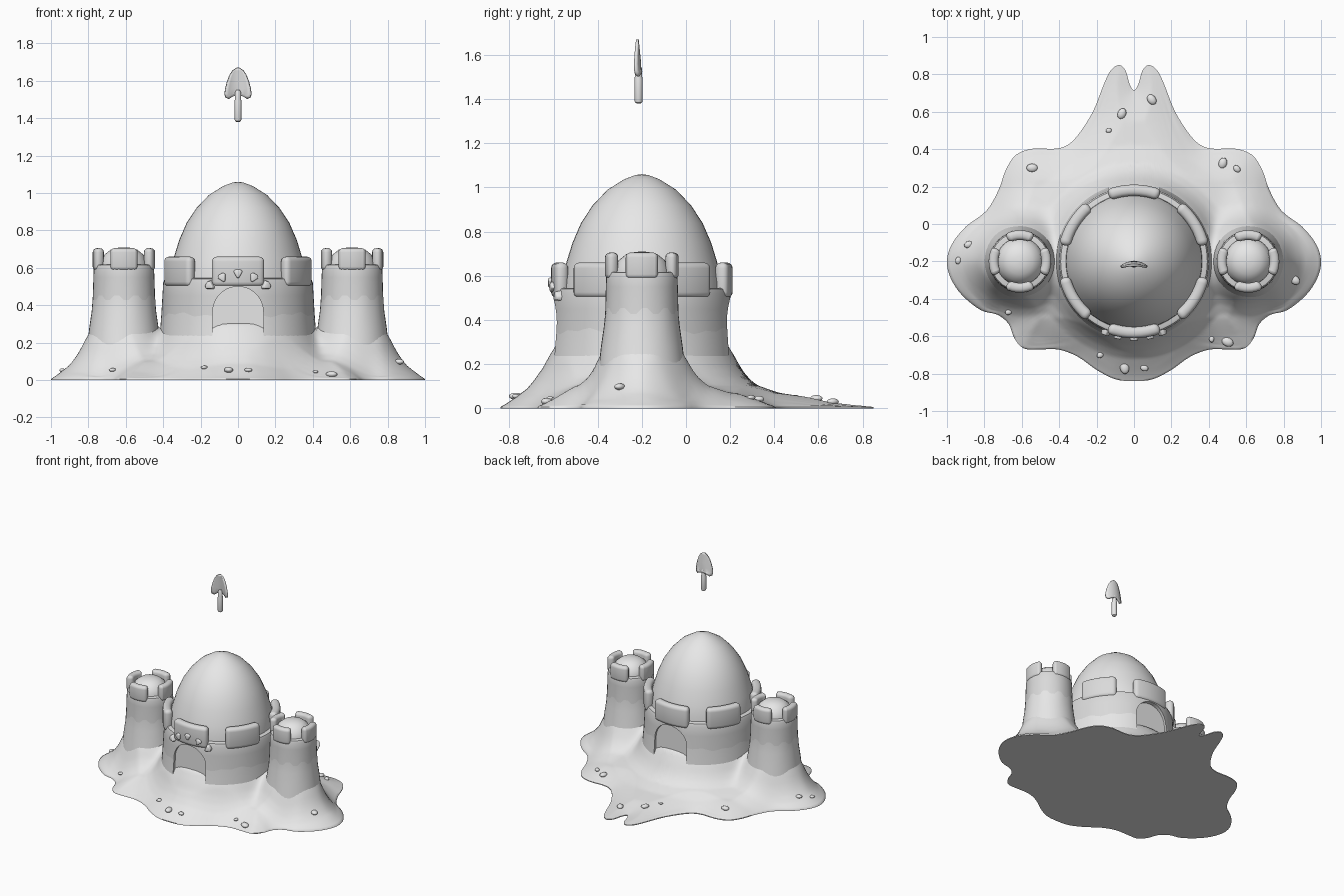
import bpy, bmesh, math
from mathutils import Vector, Matrix
from mathutils.geometry import interpolate_bezier

if "Cube" in bpy.data.objects:
    bpy.data.objects.remove(bpy.data.objects["Cube"])

CY = -0.2                      # shared y of keep and towers
TX = 0.61                      # tower offset in x


def material(name, v):
    m = bpy.data.materials.new(name)
    m.diffuse_color = (v, v, v, 1)
    m.use_nodes = True
    m.node_tree.nodes["Principled BSDF"].inputs["Base Color"].default_value = m.diffuse_color
    return m


SAND = material("dry sand grey", 0.80)
DAMP = material("damp sand grey", 0.70)


def finish(name, bm, angle=40, mats=(SAND,)):
    bmesh.ops.recalc_face_normals(bm, faces=bm.faces[:])
    me = bpy.data.meshes.new(name)
    bm.to_mesh(me)
    bm.free()
    for m in mats:
        me.materials.append(m)
    ob = bpy.data.objects.new(name, me)
    bpy.context.collection.objects.link(ob)
    smooth(ob, angle)
    return ob


def smooth(ob, angle=40):
    ob.data.shade_smooth()
    ob.data.set_sharp_from_angle(angle=math.radians(angle))


def lathe(name, x, y, profile, n=48, band=None, wave=None):
    """Closed turned solid; faces above ring index 'band' are damp, 'wave' shifts that ring."""
    bm = bmesh.new()
    rings = []
    for i, (r, z) in enumerate(profile):
        ring = []
        for k in range(n):
            a = 2 * math.pi * k / n
            dz = wave(k, a) if i == band else 0
            ring.append(bm.verts.new((x + r * math.cos(a), y + r * math.sin(a), z + dz)))
        rings.append(ring)
    for i in range(len(rings) - 1):
        for k in range(n):
            j = (k + 1) % n
            f = bm.faces.new((rings[i][k], rings[i][j], rings[i + 1][j], rings[i + 1][k]))
            f.material_index = int(band is not None and i >= band)
    bm.faces.new(rings[0])
    top = bm.faces.new(rings[-1])
    top.material_index = int(band is not None)
    return finish(name, bm, 40, (SAND, DAMP))


def merlon(name, x, y, a0, half, r0, r1, z0, z1, bev):
    """Rounded block bent around a wall top."""
    bm = bmesh.new()
    n = 8
    secs = []
    for k in range(n + 1):
        a = math.radians(a0 - half + 2 * half * k / n)
        secs.append([bm.verts.new((x + r * math.cos(a), y + r * math.sin(a), z))
                     for r, z in ((r0, z0), (r1, z0), (r1, z1), (r0, z1))])
    for s, t in zip(secs, secs[1:]):
        for i in range(4):
            j = (i + 1) % 4
            bm.faces.new((s[i], s[j], t[j], t[i]))
    bm.faces.new(secs[0])
    bm.faces.new(secs[-1])
    bmesh.ops.recalc_face_normals(bm, faces=bm.faces[:])
    sharp = [e for e in bm.edges if e.calc_face_angle() > 0.6]
    bmesh.ops.bevel(bm, geom=sharp, offset=bev, segments=4, profile=0.5, affect='EDGES')
    return finish(name, bm, 50, (DAMP,))


# Sand mound: outline of the right half, smoothed and mirrored
HALF = [(0, -.84), (.1, -.83), (.2, -.78), (.3, -.71), (.4, -.672), (.5, -.67), (.59, -.665),
        (.64, -.61), (.67, -.535), (.73, -.485), (.82, -.46), (.92, -.38), (.98, -.29), (1, -.2),
        (.975, -.11), (.9, -.015), (.79, .07), (.725, .18), (.685, .29), (.63, .37), (.54, .403),
        (.43, .402), (.36, .42), (.3, .475), (.22, .6), (.16, .75), (.125, .82), (.08, .85),
        (.045, .82), (.024, .75), (0, .715)]
loop = [Vector((x, y, 0)) for x, y in HALF] + [Vector((-x, y, 0)) for x, y in HALF[-2:0:-1]]
outline = []
for i in range(len(loop)):
    p0, p1, p2, p3 = (loop[(i + k) % len(loop)] for k in (-1, 0, 1, 2))
    outline += interpolate_bezier(p1, p1 + (p2 - p0) / 6, p2 - (p3 - p1) / 6, p2, 5)[:-1]

SLOPE = [(-.1, .32), (-.04, .30), (0, .235), (.03, .18), (.06, .14), (.1, .105), (.2, .07),
         (.4, .04), (.65, .012), (2, .01)]


def slope(d):
    if d <= SLOPE[0][0]:
        return SLOPE[0][1]
    for (a, u), (b, v) in zip(SLOPE, SLOPE[1:]):
        if d <= b:
            return u + (v - u) * (d - a) / (b - a)
    return .01


def ground(x, y, e):
    """Height from blended distance to keep and towers, faded over edge distance e."""
    ds = [math.hypot(x, y - CY) - .42] + [math.hypot(x - s * TX, y - CY) - .195 for s in (-1, 1)]
    d = -.035 * math.log(sum(math.exp(-min(v, 3) / .035) for v in ds))
    t = min(1, max(0, e / .17))
    return .006 + (slope(d) - .006) * (t * (1.6 - .6 * t))


def edge_gap(x, y):
    return min((Vector((x, y, 0)) - p).length for p in outline)


bm = bmesh.new()
centre = Vector((0, CY, 0))
rings = []
for s in [0.3 + 0.7 * k / 44 for k in range(45)]:
    ring = []
    for p in outline:
        q = centre + (p - centre) * s
        ring.append(bm.verts.new((q.x, q.y, ground(q.x, q.y, edge_gap(q.x, q.y)))))
    rings.append(ring)
rings.append([bm.verts.new((p.x, p.y, 0)) for p in outline])
for a, b in zip(rings, rings[1:]):
    for k in range(len(a)):
        j = (k + 1) % len(a)
        bm.faces.new((a[k], b[k], b[j], a[j]))
bm.faces.new(rings[0])
bm.faces.new(rings[-1])
finish("sand_mound", bm, 60)

# Keep wall with a wavy damp line
wall = lathe("keep_wall", 0, CY, [(.43, .1), (.422, .2), (.415, .28), (.41, .35), (.404, .45),
             (.400, .52), (.392, .54), (.38, .545)], 72, 3,
             lambda k, a: .008 * math.sin(7 * a) + .007 * math.sin(18 * a))

# Arched doorways cut into front and back
for label, y0, y1 in (("front", -.70, -.57), ("back", .17, .30)):
    bm = bmesh.new()
    arch = [(-.138, .1), (.138, .1)] + [(.135 * math.cos(math.pi * k / 20),
            .365 + .135 * math.sin(math.pi * k / 20)) for k in range(21)]
    f = bm.faces.new([bm.verts.new((x, y0, z)) for x, z in arch])
    ext = bmesh.ops.extrude_face_region(bm, geom=[f])
    bmesh.ops.translate(bm, vec=(0, y1 - y0, 0),
                        verts=[v for v in ext["geom"] if isinstance(v, bmesh.types.BMVert)])
    cutter = finish(label + "_door_cutter", bm)
    mod = wall.modifiers.new("door", 'BOOLEAN')
    mod.operation, mod.object, mod.solver = 'DIFFERENCE', cutter, 'EXACT'
    bpy.context.view_layer.objects.active = wall
    bpy.ops.object.modifier_apply(modifier=mod.name)
    cutter.hide_render = True
    cutter.hide_viewport = True
smooth(wall)

# Pointed dome and battlements of the keep
lathe("keep_dome", 0, CY, [(.368, .5), (.362, .58), (.345, .65), (.314, .75), (.275, .84),
      (.222, .92), (.155, .99), (.08, 1.037), (.03, 1.056), (.002, 1.06)], 48)
for i, (a, h) in enumerate(((-90, 21), (90, 21), (32, 19), (-32, 19), (148, 19), (212, 19))):
    merlon(f"keep_merlon_{i}", 0, CY, a, h, .35, .411, .50, .66, .026)

# Side towers with zigzag damp line, cap and battlements
for side, s in (("left", -1), ("right", 1)):
    lathe(side + "_tower", s * TX, CY, [(.215, .08), (.203, .14), (.194, .2), (.185, .28),
          (.172, .37), (.166, .44), (.163, .55), (.161, .60), (.155, .615), (.145, .618)], 40, 5,
          lambda k, a: .013 if k % 4 < 2 else -.013)
    lathe(side + "_tower_cap", s * TX, CY, [(.13, .58), (.125, .63), (.105, .67), (.07, .698),
          (.03, .708), (.002, .71)], 32)
    for i in range(4):
        merlon(f"{side}_tower_merlon_{i}", s * TX, CY, 90 * i, 29, .115, .167, .585, .705, .022)

# Wedge stones around the front door
for i, (x, z, tilt) in enumerate(((0, .57, 0), (.083, .548, -28), (-.083, .548, 28),
                                  (.15, .505, -58), (-.15, .505, 58))):
    bm = bmesh.new()
    tri = [(-.03, .012), (-.015, .027), (.015, .027), (.03, .012), (.006, -.03), (-.006, -.03)]
    back = [bm.verts.new((u, .03, v)) for u, v in tri]
    front = [bm.verts.new((u * .75, -.016, v * .75)) for u, v in tri]
    for k in range(6):
        bm.faces.new((back[k], back[k - 1], front[k - 1], front[k]))
    bm.faces.new(front)
    bm.faces.new(back)
    bmesh.ops.bevel(bm, geom=bm.edges[:], offset=.005, segments=2, profile=.5, affect='EDGES')
    y = CY - math.sqrt(.408 ** 2 - x * x)
    bm.transform(Matrix.Translation((x, y, z)) @ Matrix.Rotation(math.asin(x / .408), 4, 'Z')
                 @ Matrix.Rotation(math.radians(-tilt), 4, 'Y'))
    finish(f"door_stone_{i}", bm, 50)

# Pebbles scattered on the mound
for i, (x, y, r) in enumerate(((-.545, .3, .03), (-.065, .59, .03), (.095, .665, .03),
        (-.135, .5, .016), (.475, .325, .03), (.55, .295, .022), (-.885, -.11, .024),
        (-.94, -.195, .02), (.86, -.3, .03), (-.67, -.47, .02), (.415, -.615, .018),
        (.5, -.63, .033), (-.18, -.7, .02), (-.05, -.77, .032), (.055, -.77, .022))):
    bm = bmesh.new()
    bmesh.ops.create_uvsphere(bm, u_segments=14, v_segments=8, radius=r)
    bm.transform(Matrix.Translation((x, y, ground(x, y, edge_gap(x, y)) + .004))
                 @ Matrix.Rotation(i * 1.1, 4, 'Z') @ Matrix.Diagonal((1, .75, .5, 1)))
    finish(f"pebble_{i}", bm)

# Floating trowel: dished blade and round handle
bm = bmesh.new()
rows = []
for w, z in ((.05, 1.503), (.066, 1.512), (.07, 1.53), (.066, 1.56), (.057, 1.595), (.044, 1.63),
             (.028, 1.655), (.006, 1.67)):
    rows.append([bm.verts.new((w * u, -.203 - .024 * (w * u / .07) ** 2 - .1 * (z - 1.5),
                 z + (.02 * (1 - u * u) if z < 1.52 else 0))) for u in
                 (-1, -.75, -.5, -.25, 0, .25, .5, .75, 1)])
for a, b in zip(rows, rows[1:]):
    for k in range(8):
        bm.faces.new((a[k], a[k + 1], b[k + 1], b[k]))
blade = finish("trowel_blade", bm)
mod = blade.modifiers.new("thickness", 'SOLIDIFY')
mod.thickness, mod.offset = .012, 0
lathe("trowel_handle", 0, -.215, [(.008, 1.38), (.016, 1.385), (.019, 1.395), (.019, 1.49),
      (.016, 1.505), (.015, 1.54), (.008, 1.552)], 16)
